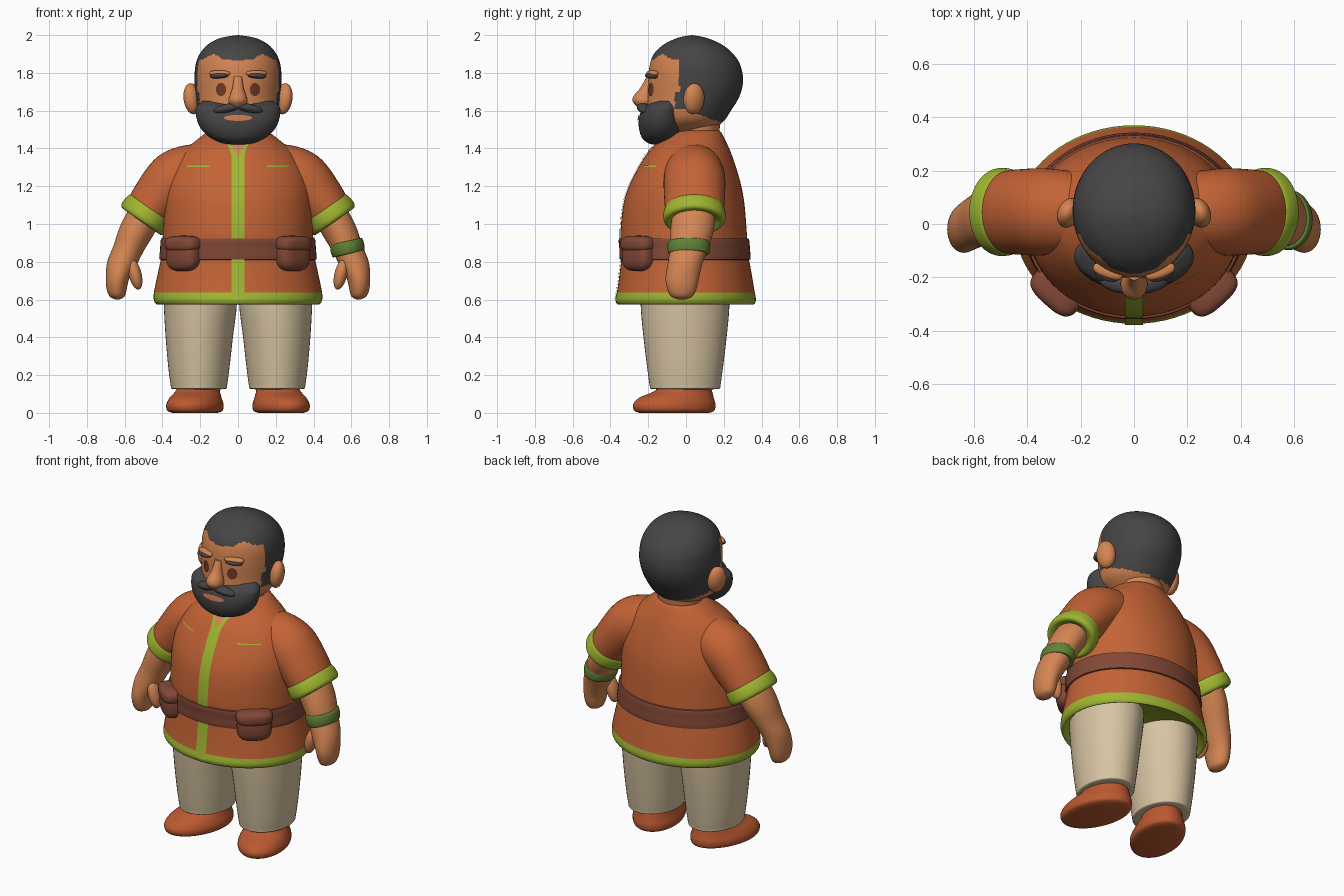
import bpy, bmesh, math
from mathutils import Vector

if "Cube" in bpy.data.objects:
    bpy.data.objects.remove(bpy.data.objects["Cube"])


def material(name, r, g, b):
    m = bpy.data.materials.new(name)
    m.use_nodes = True
    m.diffuse_color = (r, g, b, 1)
    bsdf = next(n for n in m.node_tree.nodes if n.type == 'BSDF_PRINCIPLED')
    bsdf.inputs["Base Color"].default_value = (r, g, b, 1)
    bsdf.inputs["Roughness"].default_value = 0.8
    return m


TUNIC = material("rust cloth", .55, .125, .036)
SKIN = material("warm skin", .66, .235, .085)
GREEN = material("lime trim", .35, .47, .03)
BAND = material("dark green band", .12, .22, .035)
PANTS = material("cream linen", .68, .55, .36)
HAIR = material("charcoal hair", .062, .058, .058)
LEATHER = material("brown leather", .225, .065, .038)
SHOE = material("red brown shoe", .5, .1, .03)
EYE = material("dark eye brown", .16, .04, .022)
LIP = material("lip", .6, .19, .075)


def smooth(rings, steps):
    """Catmull-Rom interpolation between section tuples."""
    out = []
    for i in range(len(rings) - 1):
        a, b, c, d = (rings[max(0, min(len(rings) - 1, i + k))] for k in (-1, 0, 1, 2))
        for s in range(steps):
            t = s / steps
            out.append(tuple(q + .5 * t * (r - p + t * (2 * p - 5 * q + 4 * r - w + t * (3 * (q - r) + w - p)))
                             for p, q, r, w in zip(a, b, c, d)))
    return out + [rings[-1]]


def finish(name, bm, mats, rule=None):
    bmesh.ops.recalc_face_normals(bm, faces=bm.faces)
    if rule:
        for f in bm.faces:
            f.material_index = rule(f.calc_center_median())
    me = bpy.data.meshes.new(name)
    bm.to_mesh(me)
    bm.free()
    for m in mats:
        me.materials.append(m)
    ob = bpy.data.objects.new(name, me)
    bpy.context.collection.objects.link(ob)
    parts.append(ob)
    return ob


def loft(name, rings, mats, side=1, n=2, seg=48, steps=5, rule=None):
    """Skin closed sections: (x, y, z, half width, half depth, tilt in degrees)."""
    bm = bmesh.new()
    loops = []
    for x, y, z, ru, rv, tilt in smooth(rings, steps):
        t = math.radians(tilt)
        loop = []
        for k in range(seg):
            a = 2 * math.pi * k / seg
            c, s = math.cos(a), math.sin(a)
            u = ru * math.copysign(abs(c) ** (2 / n), c)
            v = rv * math.copysign(abs(s) ** (2 / n), s)
            loop.append(bm.verts.new((side * (x + u * math.cos(t)), y + v, z + u * math.sin(t))))
        loops.append(loop)
    for a, b in zip(loops, loops[1:]):
        for k in range(seg):
            j = (k + 1) % seg
            bm.faces.new((a[k], a[j], b[j], b[k]))
    bm.faces.new(loops[0])
    bm.faces.new(loops[-1])
    return finish(name, bm, mats, rule)


def upright(rows):
    """Rows of (z, half width, front y, back y) as level sections."""
    return [(0, (f + b) / 2, z, w, (b - f) / 2, 0) for z, w, f, b in rows]


def section_at(rings, z):
    dense = smooth(rings, 8)
    for a, b in zip(dense, dense[1:]):
        if a[2] <= z <= b[2]:
            t = (z - a[2]) / max(b[2] - a[2], 1e-6)
            return [p + (q - p) * t for p, q in zip(a, b)]


def patch(name, rings, rows, mat, lift=.005, cols=6):
    """Thin sheet hugging the front of a loft; rows of (z, x start, x end)."""
    bm = bmesh.new()
    grid = []
    for z, x0, x1 in rows:
        _, cy, _, rx, ry, _ = section_at(rings, z)
        xs = [x0 + (x1 - x0) * k / cols for k in range(cols + 1)]
        grid.append([bm.verts.new((x, cy - ry * math.sqrt(max(0, 1 - (x / rx) ** 2)) - lift, z)) for x in xs])
    for a, b in zip(grid, grid[1:]):
        for k in range(cols):
            bm.faces.new((a[k], a[k + 1], b[k + 1], b[k]))
    return finish(name, bm, [mat])


def oval(name, rings, x, z, w, h, mat, lift=.005):
    angles = [math.radians(-88 + 176 * i / 12) for i in range(13)]
    patch(name, rings, [(z + h * math.sin(a), x - w * math.cos(a), x + w * math.cos(a)) for a in angles], mat, lift)


def blob(name, loc, size, mat, n=2, turn=(0, 0, 0)):
    """Rounded block or ellipsoid."""
    rings = []
    for i in range(17):
        a = math.radians(-89 + 178 * i / 16)
        r = math.cos(a) ** (2 / n)
        h = math.copysign(abs(math.sin(a)) ** (2 / n), a)
        rings.append((0, 0, h * size[2], r * size[0], r * size[1], 0))
    ob = loft(name, rings, [mat], n=n, seg=32, steps=1)
    ob.location = loc
    ob.rotation_euler = [math.radians(d) for d in turn]
    return ob


parts = []

# Tunic with a rolled green hem
body = upright([(.635, .37, -.3, .3), (.59, .41, -.345, .345), (.575, .43, -.362, .36), (.60, .446, -.374, .37),
                (.65, .443, -.364, .362), (.75, .422, -.35, .345), (.85, .402, -.34, .328), (.95, .398, -.347, .322),
                (1.1, .395, -.332, .31), (1.2, .385, -.302, .293), (1.3, .35, -.252, .265), (1.38, .295, -.2, .237),
                (1.44, .225, -.14, .21), (1.48, .172, -.09, .19), (1.495, .14, -.05, .175)])
loft("tunic", body, [TUNIC, GREEN], seg=72, rule=lambda c: int(c.z < .637))
main = body[3:]
patch("front_trim", main, [(.60 + .04 * i, -.034, .034) for i in range(20)] + [(1.4, -.045, .045), (1.43, -.06, .06)], GREEN)
patch("neck_opening", main, [(1.355, -.002, .002), (1.39, -.02, .02), (1.43, -.04, .04)], SKIN, .009)
for s, side in ((1, "left"), (-1, "right")):
    patch(side + "_chest_piping", main, [(1.303, s * .15, s * .27), (1.309, s * .15, s * .27)], GREEN, .004, 10)

# Belt follows the tunic surface
belt = []
for z, grow in ((.81, -.01), (.813, .008), (.84, .012), (.87, .012), (.9, .012), (.922, .008), (.925, -.01)):
    x, y, _, w, d, t = section_at(main, z)
    belt.append((x, y, z, w + grow, d + grow, t))
loft("belt", belt, [LEATHER], seg=72, steps=2)

sleeve = [(.08, .04, 1.27, .12, .12, 85), (.2, .042, 1.28, .147, .15, 75), (.33, .045, 1.235, .155, .163, 56),
          (.43, .045, 1.13, .137, .16, 42), (.49, .045, 1.045, .122, .152, 36)]
arm = [(.45, .045, 1.1, .08, .1, 35), (.5, .04, 1.03, .09, .115, 32), (.545, .03, .95, .088, .113, 25),
       (.58, .015, .87, .08, .1, 14), (.615, -.005, .79, .078, .092, 6), (.638, -.02, .71, .062, .088, 0),
       (.642, -.022, .65, .052, .075, 0), (.64, -.022, .615, .038, .055, 0), (.638, -.022, .6, .01, .015, 0)]
leg = [(.2, -.005, .66, .196, .235, 0), (.2, -.005, .55, .192, .234, 0), (.205, -.005, .4, .178, .22, 0),
       (.207, -.005, .25, .163, .202, 0), (.207, -.005, .15, .15, .188, 0), (.207, -.005, .128, .143, .18, 0),
       (.207, -.005, .125, .1, .13, 0)]
shoe = [(0, 0, 0, .11, .19, 0), (0, 0, .012, .138, .218, 0), (0, 0, .045, .143, .224, 0),
        (0, .012, .08, .13, .203, 0), (0, .045, .11, .115, .162, 0), (0, .06, .135, .105, .135, 0),
        (0, .06, .15, .06, .08, 0)]

for s, side in ((1, "left"), (-1, "right")):
    # Sleeve, cuff and arm
    loft(side + "_sleeve", sleeve, [TUNIC], s)
    cuff = []
    for along, grow in ((-.05, -.012), (-.038, .006), (0, .013), (.03, .01), (.042, -.008), (.032, -.035), (.02, -.06)):
        cuff.append((.488 + .574 * along, .045, 1.047 - .819 * along, .127 + grow, .152 + grow, 35))
    loft(side + "_cuff", cuff, [GREEN], s)
    loft(side + "_arm_and_hand", arm, [SKIN], s)
    blob(side + "_thumb", (s * .545, -.05, .735), (.034, .042, .085), SKIN, turn=(0, s * 14, 0))

    # Trouser leg and turned-out shoe
    loft(side + "_trouser_leg", leg, [PANTS], s)
    foot = loft(side + "_shoe", shoe, [SHOE], s)
    foot.location = (s * .228, -.062, 0)
    foot.rotation_euler.z = s * math.radians(17)

    # Belt pouch with flap
    blob(side + "_pouch", (s * .288, -.25, .835), (.1, .06, .085), LEATHER, 3, (0, 0, s * 42))
    blob(side + "_pouch_flap", (s * .288, -.25, .893), (.106, .068, .045), LEATHER, 3, (0, 0, s * 42))

# Wristband on one arm only
loft("left_wristband", [(.579 + .2 * h, .015, .875 - h, .078 + g, .1 + g, 13) for h, g in
                        ((-.033, -.005), (-.03, .008), (0, .013), (.03, .008), (.033, -.005))], [BAND])

# Neck and head; hair is coloured by position
loft("neck", upright([(1.38, .13, -.06, .16), (1.48, .13, -.06, .175), (1.6, .14, -.05, .19)]), [SKIN])
head = upright([(1.48, .1, -.12, .12), (1.54, .182, -.185, .195), (1.6, .212, -.207, .238), (1.68, .223, -.204, .285),
                (1.76, .23, -.2, .302), (1.84, .225, -.192, .288), (1.9, .203, -.17, .25), (1.95, .16, -.118, .19),
                (1.985, .092, -.045, .11), (2, .003, .03, .036)])


def hair_rule(c):
    hairline = 1.868 + .03 * math.exp(-((abs(c.x) - .13) / .04) ** 2)
    if c.y < (-.06 if c.z < 1.7 else -.035):
        return int(c.z > hairline)
    return int(c.z > 1.605 - .37 * max(c.y, 0))


loft("head", head, [SKIN, HAIR], seg=120, steps=8, rule=hair_rule)

# Full beard with moustache
beard = upright([(1.42, .03, -.17, -.1), (1.428, .08, -.2, -.06), (1.455, .145, -.232, -.03), (1.5, .193, -.248, -.01),
                 (1.55, .217, -.25, -.005), (1.6, .224, -.238, -.005), (1.625, .217, -.218, -.01), (1.65, .19, -.17, -.03)])
loft("beard", beard, [HAIR], seg=64)
oval("mouth", beard, 0, 1.562, .075, .016, LIP, .006)
for s, side in ((1, "left"), (-1, "right")):
    blob(side + "_moustache", (s * .06, -.222, 1.612), (.075, .035, .024), HAIR, turn=(0, s * 12, s * 14))
    oval(side + "_eye", head, s * .09, 1.712, .027, .035, EYE)
    blob(side + "_brow_ridge", (s * .098, -.178, 1.797), (.058, .024, .016), SKIN, 2.5, (0, 0, s * 20))
    blob(side + "_eyebrow", (s * .1, -.182, 1.785), (.05, .03, .014), HAIR, 2.5, (0, s * 4, s * 20))
    blob(side + "_ear", (s * .243, .042, 1.663), (.042, .058, .083), SKIN, turn=(0, s * 8, s * 25))

# Nose
loft("nose", upright([(1.61, .012, -.24, -.19), (1.622, .036, -.26, -.18), (1.65, .05, -.282, -.17),
                      (1.68, .044, -.276, -.17), (1.72, .03, -.242, -.17), (1.78, .022, -.21, -.17)]), [SKIN], seg=32)

# Smooth shading with crisp creases
bpy.ops.object.select_all(action='DESELECT')
for ob in parts:
    ob.select_set(True)
bpy.context.view_layer.objects.active = parts[0]
bpy.ops.object.shade_smooth_by_angle(angle=math.radians(50))
